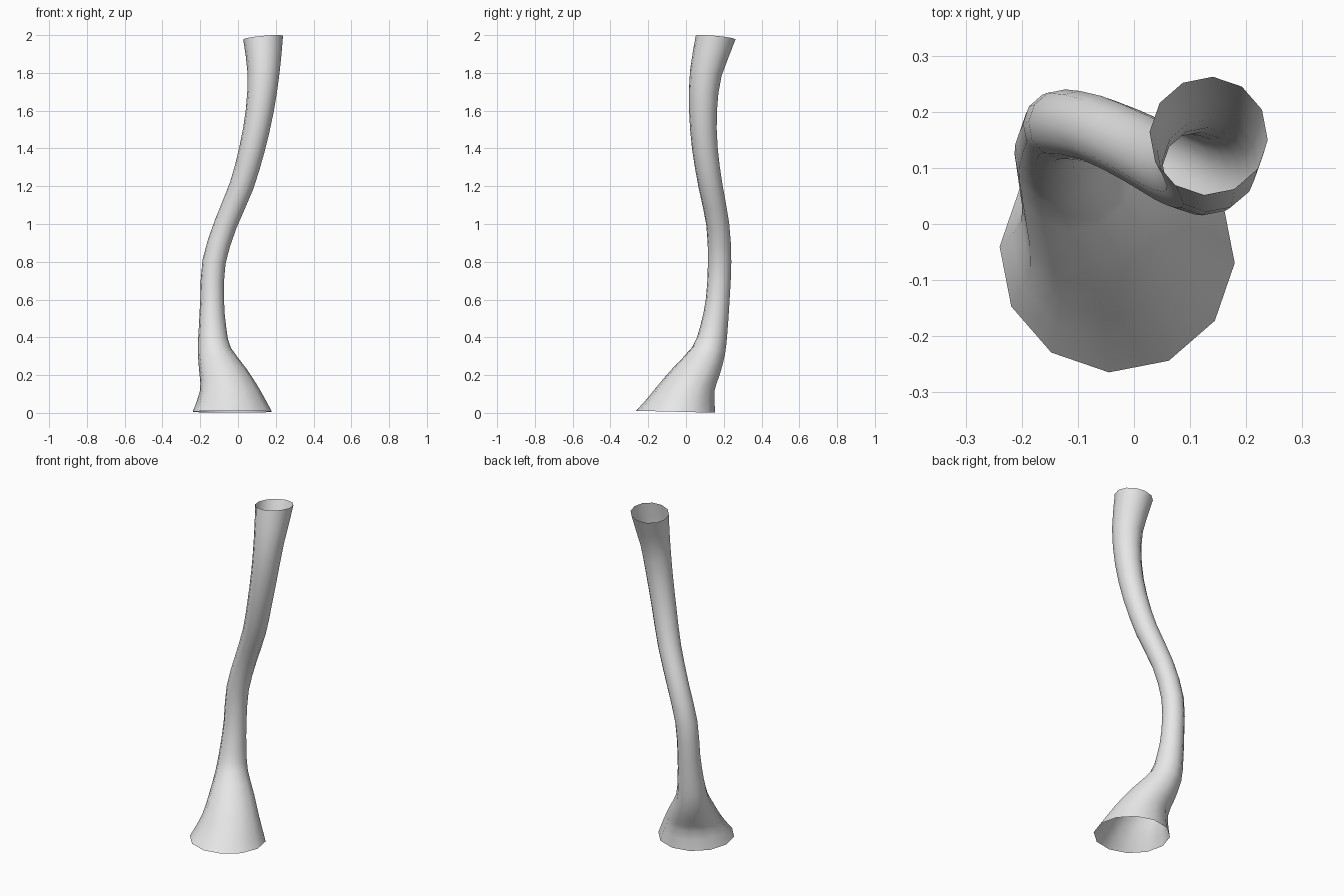
import bpy, bmesh, math
from mathutils import Vector

cube = bpy.data.objects.get("Cube")
if cube:
    bpy.data.objects.remove(cube, do_unlink=True)

SIDES = 12
TURN = math.radians(-4)
UP = Vector((0, 0, 1))

# Spine of the tube: x, y, z, radius
SPINE = [Vector(p) for p in (
    (-.03, -.055, .006, .21),
    (-.042, -.008, .12, .159),
    (-.08, .055, .22, .125),
    (-.125, .12, .33, .089),
    (-.135, .148, .45, .073),
    (-.137, .168, .6, .063),
    (-.127, .178, .8, .062),
    (-.065, .168, 1.0, .061),
    (.018, .13, 1.2, .064),
    (.075, .1, 1.4, .068),
    (.115, .09, 1.6, .074),
    (.135, .105, 1.8, .085),
    (.133, .157, 1.987, .106))]


def catmull(a, b, c, d, t):
    return (b * 2 + (c - a) * t + (a * 2 - b * 5 + c * 4 - d) * t ** 2
            + (b * 3 - a - c * 3 + d) * t ** 3) / 2


def smooth_path(pts, steps):
    ext = [pts[0] * 2 - pts[1]] + pts + [pts[-1] * 2 - pts[-2]]
    path = [catmull(*ext[i:i + 4], s / steps)
            for i in range(len(pts) - 1) for s in range(steps)]
    return path + [pts[-1]]


def ring_normal(path, i):
    # The rims have their own slight slant; other rings follow the spine
    if i == 0:
        return Vector((0, .025, 1))
    if i == len(path) - 1:
        return Vector((-.09, .09, 1))
    tangent = (path[i + 1] - path[i - 1]).to_3d().normalized()
    weight = min(1, max(0, (path[i].z - .1) / .4))
    return UP.lerp(tangent, weight)


# Open, flared, winding tube
bm = bmesh.new()
path = smooth_path(SPINE, 2)
rings = []
for i, p in enumerate(path):
    turn = UP.rotation_difference(ring_normal(path, i).normalized())
    ring = []
    for k in range(SIDES):
        a = TURN + math.tau * k / SIDES
        spoke = Vector((math.cos(a), math.sin(a), 0)) * p.w
        ring.append(bm.verts.new(p.to_3d() + turn @ spoke))
    rings.append(ring)
for low, high in zip(rings, rings[1:]):
    for k in range(SIDES):
        n = (k + 1) % SIDES
        bm.faces.new((low[k], low[n], high[n], high[k])).smooth = True

mesh = bpy.data.meshes.new("winding_tube")
bm.to_mesh(mesh)
bm.free()
tube = bpy.data.objects.new("winding_tube", mesh)
bpy.context.collection.objects.link(tube)

# Plain light grey
grey = bpy.data.materials.new("light_grey")
grey.use_nodes = True
colour = (.8, .8, .8, 1)
grey.diffuse_color = colour
for node in grey.node_tree.nodes:
    if node.type == 'BSDF_PRINCIPLED':
        node.inputs["Base Color"].default_value = colour
mesh.materials.append(grey)
